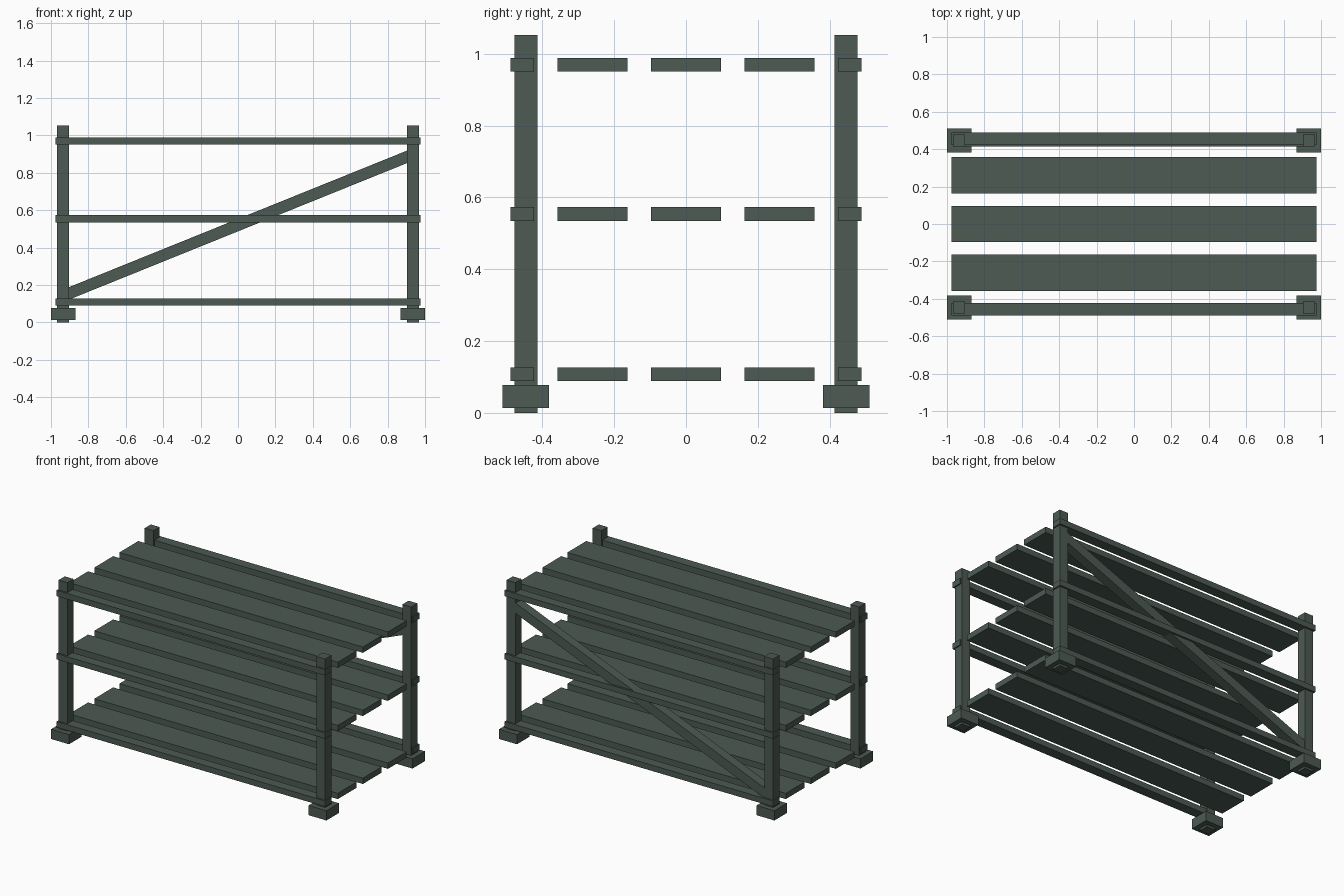
import bpy
from math import atan2, hypot
from mathutils import Matrix

cube = bpy.data.objects.get("Cube")
if cube:
    bpy.data.objects.remove(cube, do_unlink=True)

# Single painted finish
paint = bpy.data.materials.new("dark_grey_green")
paint.use_nodes = True
colour = (0.072, 0.103, 0.084, 1)
paint.diffuse_color = colour
paint.node_tree.nodes["Principled BSDF"].inputs["Base Color"].default_value = colour


def box(name, centre, size, tilt=0):
    """Box of the given size, tilted about the y axis."""
    bpy.ops.mesh.primitive_cube_add(size=1)
    ob = bpy.context.object
    ob.name = ob.data.name = name
    ob.data.transform(Matrix.Diagonal((*size, 1)))
    ob.location = centre
    ob.rotation_euler.y = tilt
    ob.data.materials.append(paint)
    return ob


POST_X, POST_Y, POST_W, HEIGHT = 0.936, 0.446, 0.064, 1.053
LENGTH, BOARD_H = 1.95, 0.038
SHELVES = {"bottom": 0.108, "middle": 0.554, "top": 0.969}
SIDES = {"front": -1, "back": 1}

# Corner posts with block feet
for side, sy in SIDES.items():
    for hand, sx in (("right", -1), ("left", 1)):
        box(f"{side}_{hand}_post", (sx * POST_X, sy * POST_Y, HEIGHT / 2),
            (POST_W, POST_W, HEIGHT))
        box(f"{side}_{hand}_foot", (sx * 0.935, sy * POST_Y, 0.046),
            (0.13, 0.129, 0.064))

# Shelves: edge rails and three wide slats per level
for level, z in SHELVES.items():
    for side, sy in SIDES.items():
        box(f"{level}_{side}_rail", (0, sy * 0.456, z), (LENGTH, 0.066, BOARD_H))
    for slot, y in (("front", -0.26), ("centre", 0), ("back", 0.26)):
        box(f"{level}_{slot}_slat", (0, y, z), (LENGTH, 0.195, BOARD_H))

# Diagonal brace across the back, rising to the left
rise = 0.756
box("back_brace", (0, POST_Y, 0.52),
    (hypot(2 * POST_X, rise), POST_W - 0.002, 0.062), -atan2(rise, 2 * POST_X))
